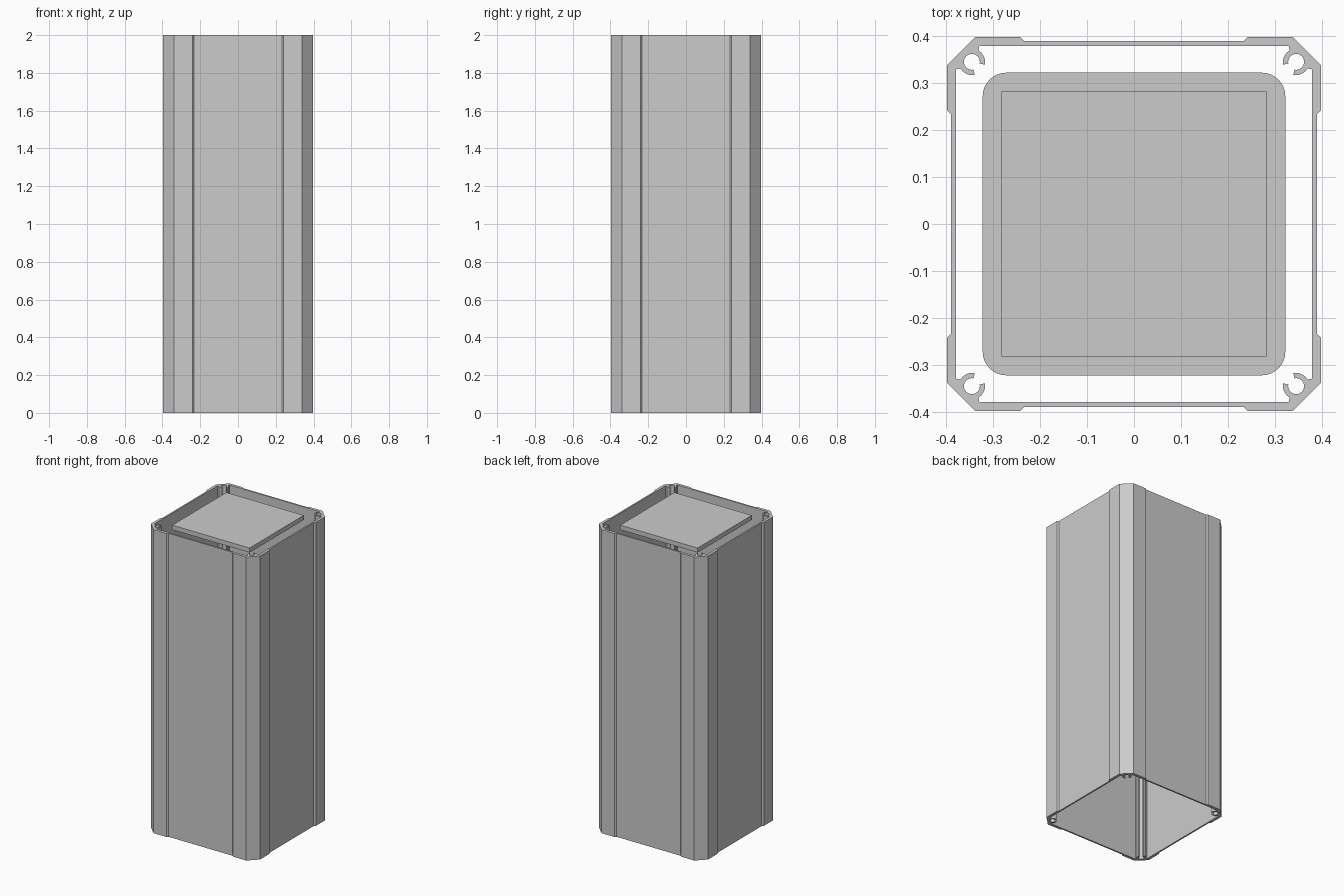
import bpy
from math import cos, sin, radians

cube = bpy.data.objects.get("Cube")
if cube:
    bpy.data.objects.remove(cube)

grey = bpy.data.materials.new("plain_grey")
grey.use_nodes = True
colour = (0.6, 0.6, 0.6, 1)
grey.diffuse_color = colour
grey.node_tree.nodes["Principled BSDF"].inputs["Base Color"].default_value = colour


def arc(cx, cy, radius, start, end, steps):
    angles = [radians(start + (end - start) * i / steps) for i in range(steps + 1)]
    return [(cx + radius * cos(a), cy + radius * sin(a)) for a in angles]


def four_corners(points):
    """Repeat one corner's points by quarter turns into a closed loop."""
    loop = []
    for turn in range(4):
        loop += points
        points = [(y, -x) for x, y in points]
    return loop


def extrude_loops(name, loops, bottom, top):
    """Fill closed loops (inner ones become holes) and extrude them in z."""
    curve = bpy.data.curves.new(name, "CURVE")
    curve.dimensions = "2D"
    curve.fill_mode = "BOTH"
    curve.extrude = (top - bottom) / 2
    for loop in loops:
        spline = curve.splines.new("POLY")
        spline.points.add(len(loop) - 1)
        for point, (x, y) in zip(spline.points, loop):
            point.co = (x, y, 0, 1)
        spline.use_cyclic_u = True
    curve.materials.append(grey)
    obj = bpy.data.objects.new(name, curve)
    bpy.context.collection.objects.link(obj)
    obj.location.z = (top + bottom) / 2
    bpy.ops.object.select_all(action="DESELECT")
    obj.select_set(True)
    bpy.context.view_layer.objects.active = obj
    bpy.ops.object.convert(target="MESH")
    bpy.ops.object.shade_smooth_by_angle(angle=radians(30))
    return obj


# Hollow housing: chamfered corners with raised pads, open screw channels inside
outer = [(0.233, 0.389), (0.242, 0.398), (0.338, 0.398),
         (0.398, 0.338), (0.398, 0.242), (0.389, 0.233)]
boss = (0.345, 0.345)
inner = ([(0.329, 0.379)]
         + arc(*boss, 0.028, 120, 192, 6)
         + arc(*boss, 0.017, 192, -102, 20)
         + arc(*boss, 0.028, -102, -30, 6)
         + [(0.379, 0.329)])
extrude_loops("housing", [four_corners(outer), four_corners(inner)], 0, 2)

# Rounded block inside the housing
rounded = arc(0.272, 0.272, 0.05, 90, 0, 8)
extrude_loops("inner_block", [four_corners(rounded)], 0.95, 1.05)

# Square plate at the top opening
extrude_loops("top_plate", [four_corners([(0.282, 0.282)])], 1.97, 2)
